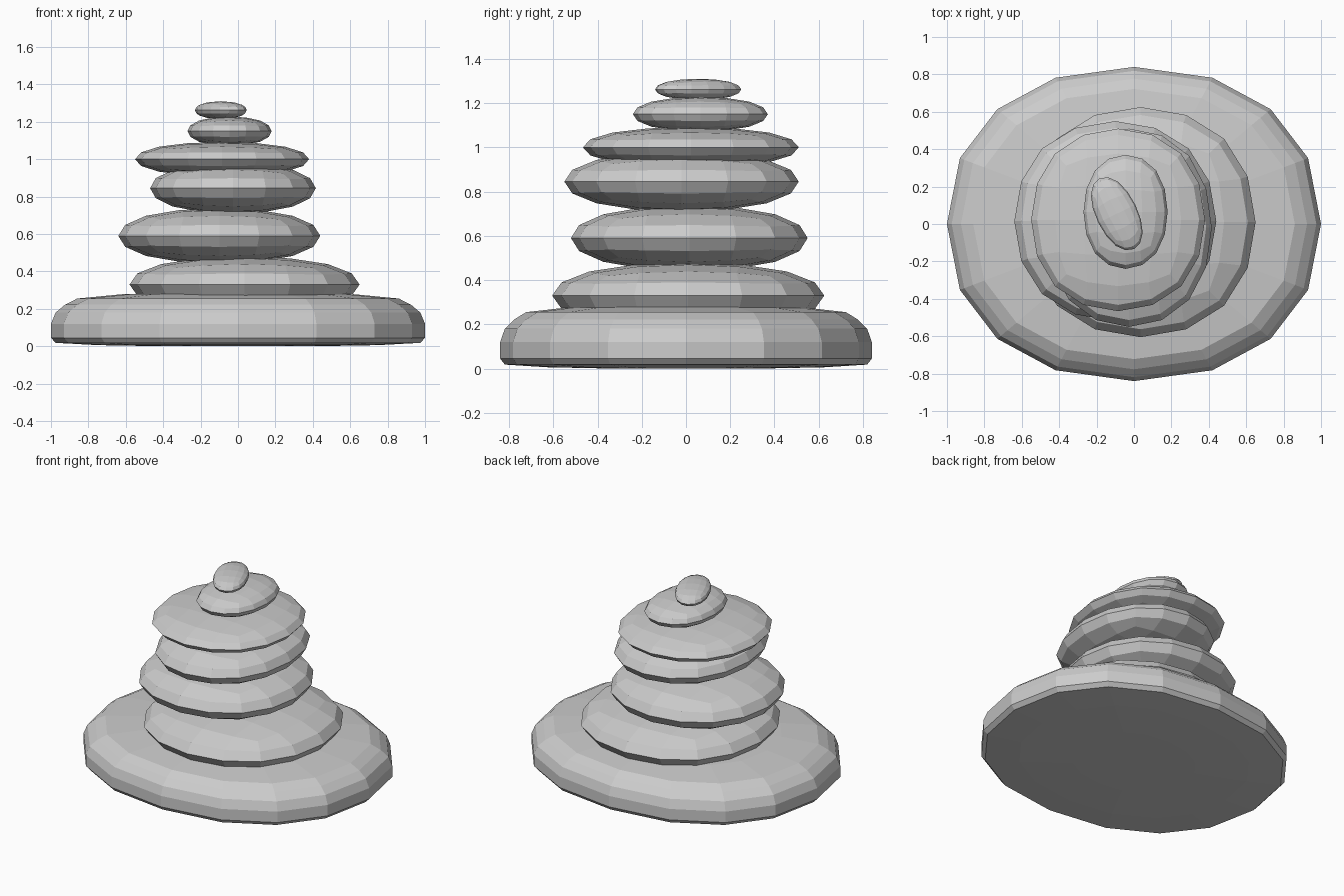
import bpy, bmesh
from math import cos, sin, pi, radians, copysign
from mathutils import Matrix

if "Cube" in bpy.data.objects:
    bpy.data.objects.remove(bpy.data.objects["Cube"])

# Rounded pebble: a twice-subdivided cube fitted to the given half sizes
def pebble(name, centre, half, turn=0):
    bpy.ops.mesh.primitive_cube_add(size=2)
    ob = bpy.context.object
    ob.name = name
    mod = ob.modifiers.new("round", 'SUBSURF')
    mod.levels = 2
    bpy.ops.object.modifier_apply(modifier=mod.name)
    r = max(v.co.x for v in ob.data.vertices)
    ob.data.transform(Matrix.Diagonal((half[0] / r, half[1] / r, half[2] / r, 1)))
    for p in ob.data.polygons:
        p.use_smooth = False
    ob.location = centre
    ob.rotation_euler.z = radians(turn)
    return ob

# Flat-bottomed slab: 16-sided rounded rings following a profile
def slab(name, rx, ry, profile, sides=16, power=0.905):
    bm = bmesh.new()
    soft = lambda t: copysign(abs(t) ** power, t)
    rings = []
    for r, z in profile:
        rings.append([bm.verts.new((rx * r * soft(cos(2 * pi * i / sides)),
                                    ry * r * soft(sin(2 * pi * i / sides)), z))
                      for i in range(sides)])
    for lo, hi in zip(rings, rings[1:]):
        for i in range(sides):
            j = (i + 1) % sides
            bm.faces.new((lo[i], lo[j], hi[j], hi[i]))
    bm.faces.new(rings[0][::-1])
    bm.faces.new(rings[-1])
    me = bpy.data.meshes.new(name)
    bm.to_mesh(me)
    bm.free()
    ob = bpy.data.objects.new(name, me)
    bpy.context.collection.objects.link(ob)

# Wide base stone
slab("base_stone", 1.0, 0.84,
     [(0.4, 0), (0.75, 0.006), (0.975, 0.018), (1, 0.045), (1, 0.12),
      (0.975, 0.18), (0.925, 0.222), (0.86, 0.255), (0.62, 0.278), (0.3, 0.288)])

# Stacked stones, bottom to top
stones = [
    ((0.035, 0.01, 0.33), (0.615, 0.615, 0.15), 0),
    ((-0.10, 0.015, 0.59), (0.54, 0.535, 0.148), 0),
    ((-0.027, -0.02, 0.845), (0.443, 0.53, 0.135), 0),
    ((-0.085, 0.022, 1.0), (0.465, 0.488, 0.092), 0),
    ((-0.045, 0.065, 1.15), (0.225, 0.305, 0.078), 0),
    ((-0.092, 0.055, 1.262), (0.11, 0.21, 0.048), 26),
]
for i, (centre, half, turn) in enumerate(stones):
    pebble(f"stacked_stone_{i + 1}", centre, half, turn)
